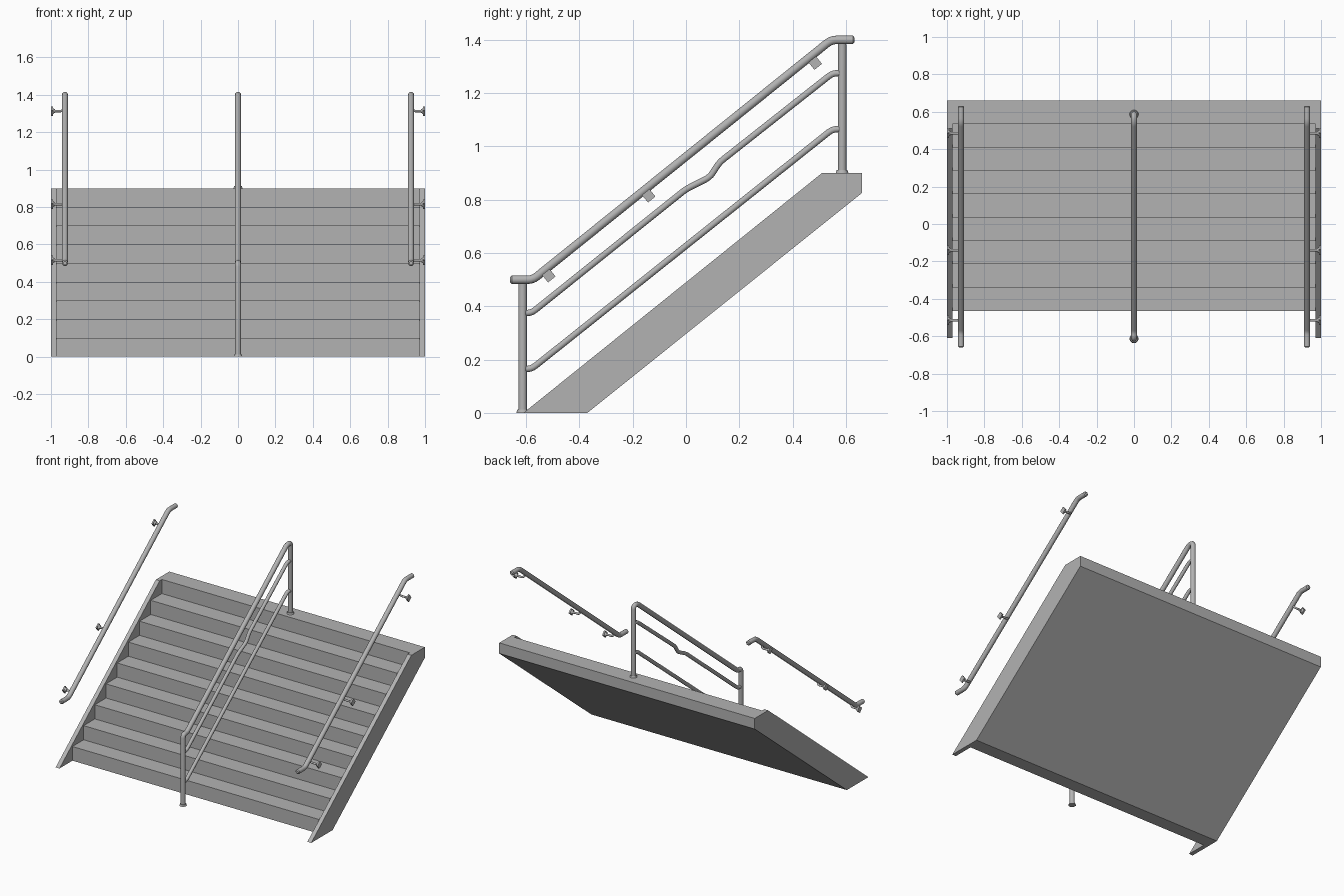
import bpy, bmesh, math
from mathutils import Vector

cube = bpy.data.objects.get("Cube")
if cube:
    bpy.data.objects.remove(cube, do_unlink=True)


def material(name, rgb):
    mat = bpy.data.materials.new(name)
    mat.use_nodes = True
    mat.diffuse_color = (*rgb, 1)
    mat.node_tree.nodes["Principled BSDF"].inputs["Base Color"].default_value = (*rgb, 1)
    return mat


GREY = material("plain grey", (0.45, 0.45, 0.45))


def add_object(name, mesh, smooth=False):
    obj = bpy.data.objects.new(name, mesh)
    bpy.context.collection.objects.link(obj)
    mesh.materials.clear()
    mesh.materials.append(GREY)
    if smooth:
        bpy.ops.object.select_all(action="DESELECT")
        obj.select_set(True)
        bpy.context.view_layer.objects.active = obj
        bpy.ops.object.shade_smooth_by_angle(angle=math.radians(40))
    return obj


def extrude_profile(name, profile, x0, x1):
    """Side profile of (y, z) points made solid from x0 to x1."""
    bm = bmesh.new()
    face = bm.faces.new([bm.verts.new((x0, y, z)) for y, z in profile])
    new = bmesh.ops.extrude_face_region(bm, geom=[face])["geom"]
    moved = [v for v in new if isinstance(v, bmesh.types.BMVert)]
    bmesh.ops.translate(bm, verts=moved, vec=(x1 - x0, 0, 0))
    bmesh.ops.recalc_face_normals(bm, faces=bm.faces)
    mesh = bpy.data.meshes.new(name)
    bm.to_mesh(mesh)
    bm.free()
    return add_object(name, mesh)


def rounded(points, size, steps=3):
    """Replace each inner corner of a path by a short curve."""
    pts = [Vector(p) for p in points]
    out = [pts[0]]
    for a, b, c in zip(pts, pts[1:], pts[2:]):
        p = b + (a - b).normalized() * min(size, (a - b).length * 0.45)
        q = b + (c - b).normalized() * min(size, (c - b).length * 0.45)
        for i in range(steps + 1):
            t = i / steps
            out.append(p * (1 - t) ** 2 + b * 2 * t * (1 - t) + q * t * t)
    return out + [pts[-1]]


def tube(name, points, radius, bend=0.02, soft_ends=False):
    path = [(p, 1) for p in rounded(points, bend)]
    if soft_ends:
        first, last = path[0][0], path[-1][0]
        inner_a = first + (path[1][0] - first).normalized() * 0.006
        inner_b = last + (path[-2][0] - last).normalized() * 0.006
        path = [(first, 0.6), (inner_a, 1)] + path[1:-1] + [(inner_b, 1), (last, 0.6)]
    curve = bpy.data.curves.new(name + " path", "CURVE")
    curve.dimensions = "3D"
    curve.bevel_depth = radius
    curve.bevel_resolution = 3
    curve.use_fill_caps = True
    spline = curve.splines.new("POLY")
    spline.points.add(len(path) - 1)
    for point, (co, scale) in zip(spline.points, path):
        point.co = (*co, 1)
        point.radius = scale
    temp = bpy.data.objects.new("temp", curve)
    bpy.context.collection.objects.link(temp)
    graph = bpy.context.evaluated_depsgraph_get()
    mesh = bpy.data.meshes.new_from_object(temp.evaluated_get(graph))
    bpy.data.objects.remove(temp, do_unlink=True)
    mesh.name = name
    return add_object(name, mesh, smooth=True)


def cone(name, centre, r1, r2, depth, sides, rotation=None):
    bm = bmesh.new()
    bmesh.ops.create_cone(bm, cap_ends=True, segments=sides, radius1=r1, radius2=r2, depth=depth)
    if rotation == "x":
        bmesh.ops.rotate(bm, verts=bm.verts, matrix=Vector((0, 0, 1)).rotation_difference(
            Vector((1, 0, 0))).to_matrix())
    bmesh.ops.translate(bm, verts=bm.verts, vec=centre)
    mesh = bpy.data.meshes.new(name)
    bm.to_mesh(mesh)
    bm.free()
    return add_object(name, mesh, smooth=True)


# Stair flight: nine steps over a sloping flat underside
RISE, RUN, FRONT, BACK = 0.1, 0.125, -0.465, 0.66
steps = [(-0.37, 0), (FRONT, 0)]
for i in range(9):
    steps.append((FRONT + i * RUN, (i + 1) * RISE))
    steps.append((FRONT + (i + 1) * RUN, (i + 1) * RISE))
    if i < 8:
        steps.append((FRONT + (i + 1) * RUN, (i + 1) * RISE))
steps = list(dict.fromkeys(steps))
steps.append((BACK, 0.825))
extrude_profile("stair_flight", steps, -0.97, 0.97)

# Side stringers
stringer = [(-0.61, 0), (-0.37, 0), (BACK, 0.825), (BACK, 0.9), (0.51, 0.9)]
for side, label in ((1, "left"), (-1, "right")):
    extrude_profile(label + "_stringer", stringer, side * 0.97, side)

# Centre railing: bent top rail with posts, two lower rails, base flanges
Y0, Y1 = -0.613, 0.586


def in_plane(x, points):
    return [(x, y, z) for y, z in points]


tube("centre_handrail", in_plane(0, [(Y0, 0), (Y0, 0.5), (-0.575, 0.5), (0.545, 1.4),
                                     (Y1, 1.4), (Y1, 0.9)]), 0.0165)
tube("centre_middle_rail", in_plane(0, [(Y0, 0.375), (-0.58, 0.375), (0, 0.84), (0.09, 0.885),
                                        (0.125, 0.94), (0.55, 1.275), (Y1, 1.275)]), 0.0125)
tube("centre_lower_rail", in_plane(0, [(Y0, 0.165), (-0.58, 0.165), (0.55, 1.065),
                                       (Y1, 1.065)]), 0.0125)
cone("front_post_flange", (0, Y0, 0.006), 0.024, 0.02, 0.012, 16)
cone("back_post_flange", (0, Y1, 0.906), 0.024, 0.02, 0.012, 16)

# Wall handrails with three brackets each
SLOPE = Vector((0, 1.12, 0.9)).normalized()
UP = Vector((0, -SLOPE.z, SLOPE.y))
for side, label in ((1, "left"), (-1, "right")):
    x = side * 0.925
    tube(label + "_handrail", in_plane(x, [(-0.66, 0.5), (-0.575, 0.5), (0.545, 1.4), (0.632, 1.4)]),
         0.0165, soft_ends=True)
    for n, (y, z) in enumerate([(-0.515, 0.515), (-0.14, 0.815), (0.485, 1.313)], 1):
        name = f"{label}_bracket_{n}"
        centre = Vector((0, y, z))
        rail_point = centre + UP * 0.031 + Vector((x, 0, 0))
        elbow = centre + Vector((x + side * 0.008, 0, 0))
        tube(name + "_arm", [rail_point, elbow, centre + Vector((side * 0.992, 0, 0))], 0.007, 0.014)
        cone(name + "_collar", centre + Vector((side * 0.984, 0, 0)),
             0.009 if side > 0 else 0.016, 0.016 if side > 0 else 0.009, 0.012, 12, "x")
        corners = [centre + SLOPE * a + UP * b for a, b in
                   ((-0.018, -0.018), (0.018, -0.018), (0.018, 0.018), (-0.018, 0.018))]
        extrude_profile(name + "_plate", [(c.y, c.z) for c in corners], side * 0.99, side)
